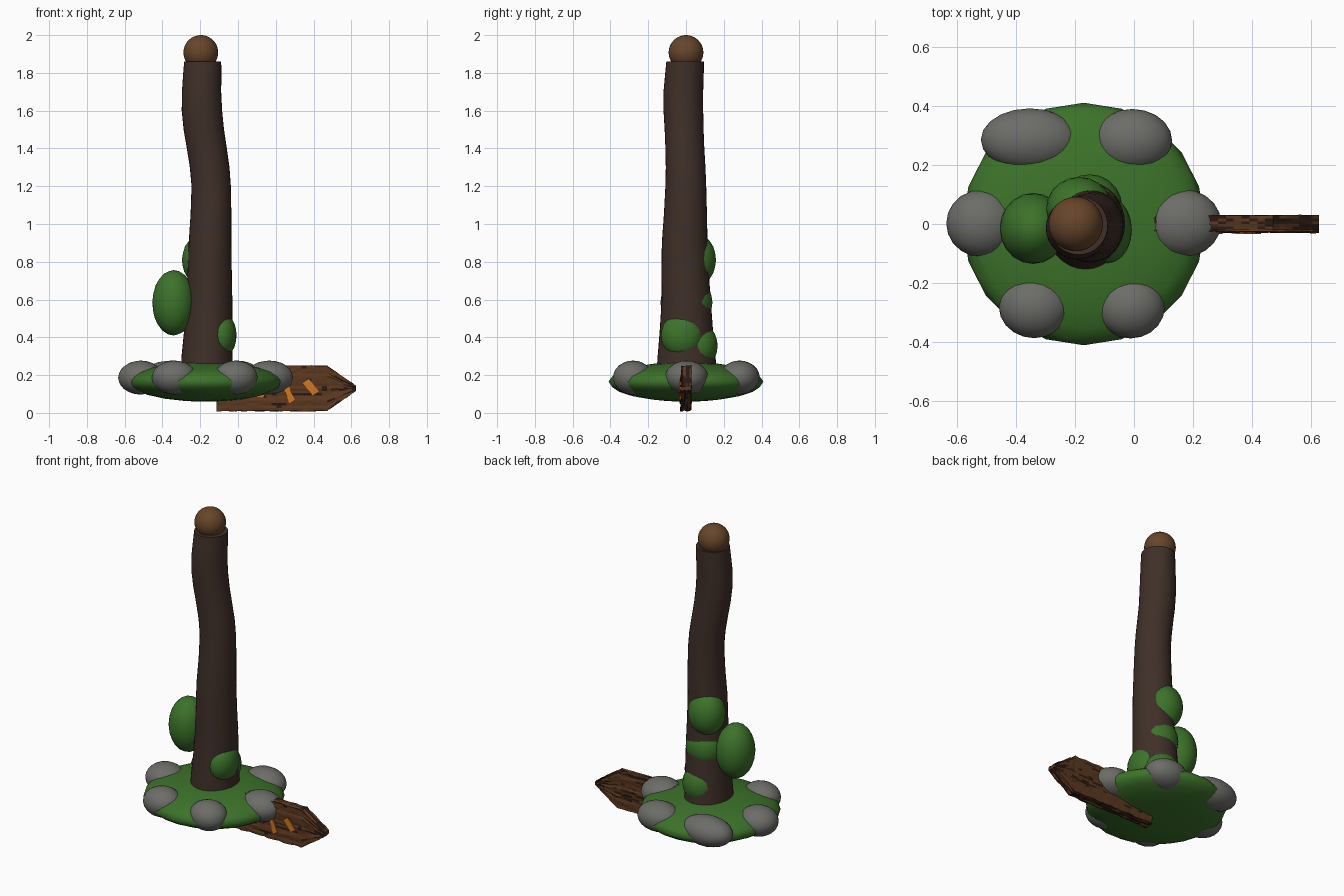
import bpy, bmesh, math, random
from mathutils import Vector

if "Cube" in bpy.data.objects:
    bpy.data.objects.remove(bpy.data.objects["Cube"])

random.seed(4)


def material(name, rgb):
    m = bpy.data.materials.new(name)
    m.diffuse_color = (*rgb, 1)
    m.use_nodes = True
    m.node_tree.nodes["Principled BSDF"].inputs["Base Color"].default_value = m.diffuse_color
    return m


GREEN = material("moss green", (0.045, 0.17, 0.023))
STONE = material("stone grey", (0.15, 0.15, 0.14))
BARK = material("dark bark", (0.05, 0.029, 0.021))
KNOB = material("warm brown", (0.135, 0.06, 0.023))
PLANK = material("plank brown", (0.105, 0.04, 0.014))
GRAIN = material("plank grain", (0.025, 0.011, 0.006))
ORANGE = material("orange paint", (0.65, 0.18, 0.015))


def finish(name, bm, mats, smooth=True):
    bmesh.ops.recalc_face_normals(bm, faces=bm.faces)
    me = bpy.data.meshes.new(name)
    for f in bm.faces:
        f.smooth = smooth
    bm.to_mesh(me)
    bm.free()
    for m in mats:
        me.materials.append(m)
    ob = bpy.data.objects.new(name, me)
    bpy.context.collection.objects.link(ob)
    return ob


def blob(name, centre, radii, mat, detail=3):
    bm = bmesh.new()
    bmesh.ops.create_icosphere(bm, subdivisions=detail, radius=1)
    for v in bm.verts:
        v.co = Vector(c + r * p for c, r, p in zip(centre, radii, v.co))
    return finish(name, bm, [mat])


def loft(bm, rings):
    """Skin a list of closed rings; returns (ring, segment, face) and caps both ends."""
    vs = [[bm.verts.new(p) for p in r] for r in rings]
    n = len(vs[0])
    out = []
    for i in range(len(vs) - 1):
        for j in range(n):
            k = (j + 1) % n
            out.append((i, j, bm.faces.new((vs[i][j], vs[i][k], vs[i + 1][k], vs[i + 1][j]))))
    bm.faces.new(vs[0])
    bm.faces.new(vs[-1])
    return out


# Mossy mound
blob("moss_mound", (-0.17, 0, 0.165), (0.41, 0.41, 0.106), GREEN)

# Ring of stones: x, y, x radius, y radius
for i, (x, y, rx, ry) in enumerate([
        (-0.352, 0.285, 0.166, 0.106), (-0.006, 0.282, 0.135, 0.107),
        (0.165, 0.003, 0.13, 0.115), (-0.012, -0.281, 0.116, 0.106),
        (-0.337, -0.28, 0.12, 0.106), (-0.515, 0.002, 0.12, 0.114)]):
    blob(f"stone_{i + 1}", (x, y, 0.187), (rx, ry, 0.09), STONE)

# Wavy trunk: z, centre x, centre y, x radius, y radius
stations = [
    (0.15, -0.165, 0.004, 0.142, 0.165), (0.30, -0.164, 0.003, 0.135, 0.153),
    (0.45, -0.157, 0.002, 0.127, 0.140), (0.60, -0.152, 0.001, 0.122, 0.130),
    (0.75, -0.150, -0.005, 0.117, 0.125), (0.90, -0.148, -0.007, 0.113, 0.121),
    (1.05, -0.143, -0.003, 0.108, 0.114), (1.20, -0.142, -0.001, 0.104, 0.108),
    (1.30, -0.150, -0.002, 0.105, 0.105), (1.40, -0.165, -0.006, 0.106, 0.103),
    (1.50, -0.181, -0.010, 0.107, 0.103), (1.60, -0.191, -0.014, 0.107, 0.105),
    (1.70, -0.193, -0.014, 0.104, 0.105), (1.80, -0.189, -0.008, 0.101, 0.102),
    (1.86, -0.187, -0.005, 0.098, 0.099)]
bm = bmesh.new()
angles = [2 * math.pi * k / 32 for k in range(32)]
loft(bm, [[(cx + rx * math.cos(a), cy + ry * math.sin(a), z) for a in angles]
          for z, cx, cy, rx, ry in stations])
trunk = finish("trunk", bm, [BARK])
bpy.context.view_layer.objects.active = trunk
trunk.select_set(True)
bpy.ops.object.shade_smooth_by_angle(angle=math.radians(40))

# Round knob on top of the trunk
blob("top_knob", (-0.197, 0.0, 1.908), (0.092, 0.092, 0.092), KNOB, 4)

# Moss clumps clinging to the trunk
for name, c, r in [
        ("moss_clump_left", (-0.341, -0.015, 0.583), (0.113, 0.12, 0.173)),
        ("moss_clump_back_high", (-0.185, 0.053, 0.81), (0.112, 0.106, 0.138)),
        ("moss_clump_back_middle", (-0.16, 0.04, 0.585), (0.115, 0.1, 0.125)),
        ("moss_clump_back_low", (-0.15, 0.06, 0.355), (0.11, 0.108, 0.125)),
        ("moss_clump_right", (-0.09, -0.02, 0.41), (0.083, 0.113, 0.12))]:
    blob(name, c, r, GREEN)

# Rough wooden arrow sign, lofted along x
ROWS, EDGE, THICK = 18, 6, 0.027
front = [(-1 + 2 * i / ROWS, -THICK) for i in range(ROWS)]
upper = [(1, -THICK + 2 * THICK * i / EDGE) for i in range(EDGE)]
section = front + upper + [(-s, -y) for s, y in front + upper]
xs = [-0.115 + 0.585 * i / 22 for i in range(23)] + [0.47 + 0.155 * i / 7 for i in range(1, 8)]
relief = [random.uniform(-0.003, 0.003) for _ in section]
rings = []
for x in xs:
    half = 0.117 if x <= 0.47 else 0.117 - 0.107 * (x - 0.47) / 0.155
    ring = []
    for (s, y), d in zip(section, relief):
        push = d + random.uniform(-0.002, 0.002)
        ring.append((x, y + (push if abs(y) >= THICK * 0.99 else 0),
                     0.13 + s * half + (push * 1.3 if abs(s) == 1 else 0)))
    rings.append(ring)
bm = bmesh.new()
dark = {}
for i, j, f in loft(bm, rings):
    on_edge = abs(section[j][0]) == 1 and section[j][0] == section[(j + 1) % len(section)][0]
    start, stay = (0.3, 0.65) if on_edge else (0.05, 0.6)
    dark[j] = random.random() < (stay if dark.get(j) else start)
    f.material_index = int(dark[j])
finish("arrow_sign", bm, [PLANK, GRAIN], smooth=False)

# Painted orange dashes on the front of the sign
for i, quad in enumerate([
        [(0.343, 0.157), (0.375, 0.18), (0.43, 0.112), (0.395, 0.09)],
        [(0.243, 0.128), (0.27, 0.14), (0.3, 0.07), (0.272, 0.05)],
        [(0.07, 0.12), (0.14, 0.102), (0.138, 0.08), (0.07, 0.09)]]):
    bm = bmesh.new()
    loft(bm, [[(x, y, z) for x, z in quad] for y in (-0.026, -0.0335)])
    finish(f"painted_dash_{i + 1}", bm, [ORANGE], smooth=False)
